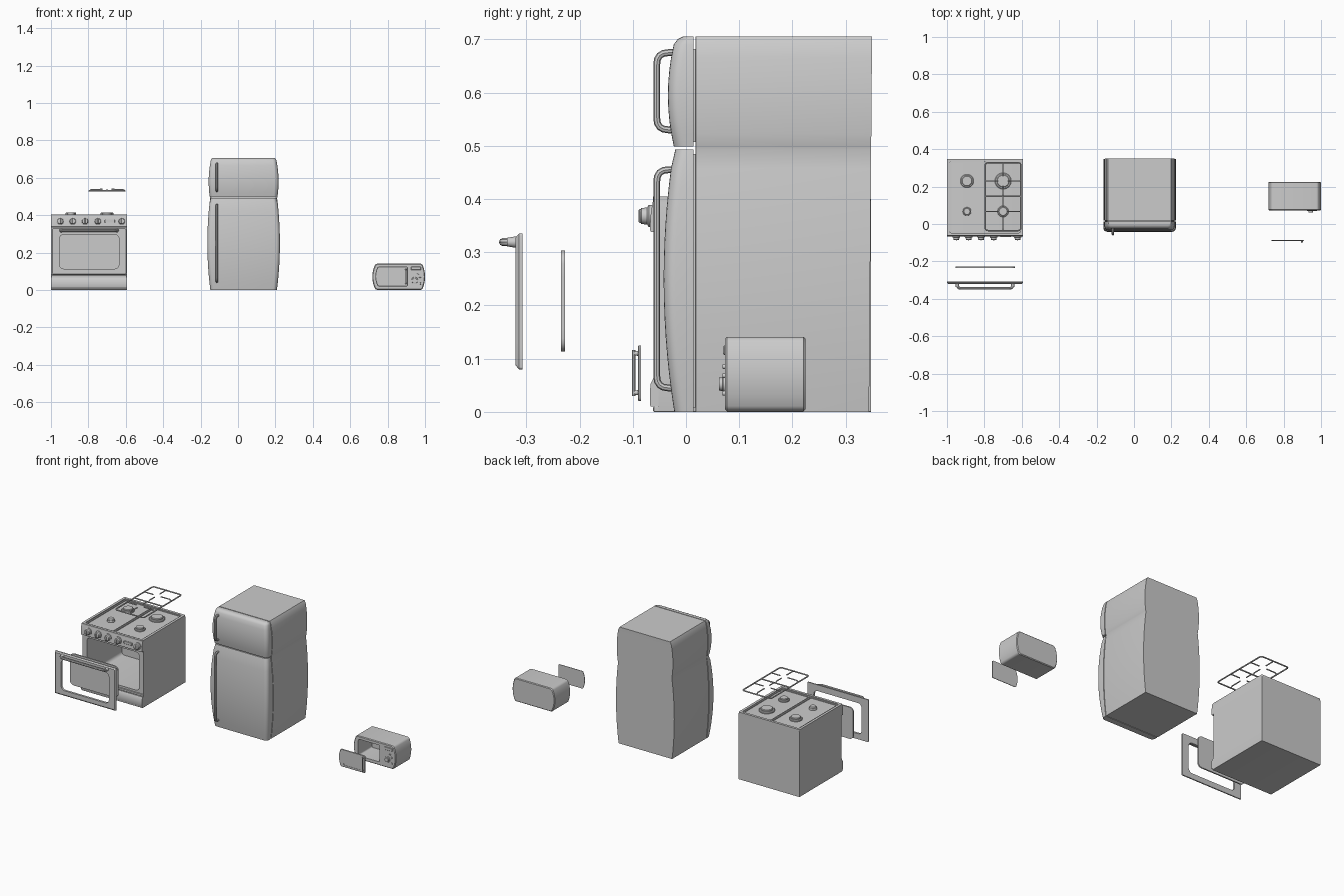
import bpy, math
from mathutils import Vector, Matrix

if "Cube" in bpy.data.objects:
    bpy.data.objects.remove(bpy.data.objects["Cube"])

def mesh(name, verts, faces):
    me = bpy.data.meshes.new(name)
    me.from_pydata([tuple(v) for v in verts], [], faces)
    ob = bpy.data.objects.new(name, me)
    bpy.context.collection.objects.link(ob)
    import bmesh
    bm = bmesh.new(); bm.from_mesh(me)
    bmesh.ops.recalc_face_normals(bm, faces=bm.faces)
    bm.to_mesh(me); bm.free()
    return ob

def loft(name, rings, closed=False):
    """Bridge equal-length rings; cap both ends unless closed into a loop."""
    n, m = len(rings[0]), len(rings)
    verts = [p for r in rings for p in r]
    faces = [(i*n+j, i*n+(j+1) % n, ((i+1) % m)*n+(j+1) % n, ((i+1) % m)*n+j)
             for i in range(m if closed else m-1) for j in range(n)]
    if not closed:
        faces += [tuple(range(n)), tuple(range((m-1)*n, m*n))]
    return mesh(name, verts, faces)

def rr(x0, x1, z0, z1, y, r=.001, left=0, right=0):
    """Rounded rectangle facing y, with optional bulging left and right sides."""
    pts = []
    zc, h = (z0+z1)/2, (z1-z0)/2
    for cx, cz, a in ((x1-r, z1-r, 0), (x0+r, z1-r, 90), (x0+r, z0+r, 180), (x1-r, z0+r, 270)):
        for k in range(5):
            t = math.radians(a+k*22.5)
            pts.append((cx+r*math.cos(t), cz+r*math.sin(t)))
        if a in (90, 270):
            xs, s = (x0, 1) if a == 90 else (x1, -1)
            for k in range(1, 6):
                pts.append((xs, zc+s*(h-r)*(1-k/3)))
    mid = (x0+x1)/2
    out = []
    for x, z in pts:
        b = right if x > mid else -left
        out.append((x+b*(1-((z-zc)/h)**2), y, z))
    return out

def flat(ring, z):
    """Turn a y-facing ring into a horizontal one at height z."""
    return [(p[0], p[2], z) for p in ring]

def box(name, x0, x1, y0, y1, z0, z1, r=.001, c=.002):
    return loft(name, [rr(x0+c, x1-c, z0+c, z1-c, y0, r), rr(x0, x1, z0, z1, y0+c, r),
                       rr(x0, x1, z0, z1, y1, r)])

def turned(name, x, y, z, prof, axis='Z', n=24):
    """Stack of circles: prof is (radius, offset); axis Z goes up, Y goes forward."""
    rings = []
    for r, h in prof:
        c = [(r*math.cos(2*math.pi*k/n), r*math.sin(2*math.pi*k/n)) for k in range(n)]
        rings.append([(x+a, y+b, z+h) if axis == 'Z' else (x+a, y-h, z+b) for a, b in c])
    return loft(name, rings)

def tube(name, pts, rad, corner=0, cyclic=False):
    """Round rod along a path with rounded corners."""
    pts = [Vector(p) for p in pts]
    path, n = [], len(pts)
    for i, p in enumerate(pts):
        if corner and (cyclic or 0 < i < n-1):
            a = p+(pts[i-1]-p).normalized()*corner
            b = p+(pts[(i+1) % n]-p).normalized()*corner
            path += [a*(1-t)**2+p*2*t*(1-t)+b*t*t for t in (0, .25, .5, .75, 1)]
        else:
            path.append(p)
    cu = bpy.data.curves.new(name+'_path', 'CURVE')
    cu.dimensions = '3D'; cu.bevel_depth = rad; cu.bevel_resolution = 2; cu.use_fill_caps = True
    sp = cu.splines.new('POLY'); sp.points.add(len(path)-1)
    for q, p in zip(sp.points, path):
        q.co = (*p, 1)
    sp.use_cyclic_u = cyclic
    tmp = bpy.data.objects.new(name+'_path', cu)
    bpy.context.collection.objects.link(tmp)
    bpy.context.view_layer.update()
    me = bpy.data.meshes.new_from_object(tmp.evaluated_get(bpy.context.evaluated_depsgraph_get()))
    bpy.data.objects.remove(tmp)
    ob = bpy.data.objects.new(name, me)
    bpy.context.collection.objects.link(ob)

# ---------- refrigerator ----------
CX = .03
def half(z):
    return .178+.016*(1-((z-.25)/.25)**2) if z < .496 else .178+.009*(1-((z-.58)/.1)**2)
def front(z):
    return -.022-.02*(1-((z-.25)/.25)**2) if z < .496 else -.022-.012*(1-((z-.595)/.1)**2)
def plan(z, hw, f, back, r):
    p = [(CX-hw, back, z)]
    for k in range(6):
        t = math.radians(18*k)
        p.append((CX-hw+r*(1-math.cos(t)), f+r*(1-math.sin(t)), z))
    return p+[(2*CX-x, y, z) for x, y, z in reversed(p)]
def steps(a, b, n): return [a+(b-a)*i/n for i in range(n+1)]

low, high = steps(0, .493, 14), steps(.499, .69, 8)
loft('fridge_body', [plan(z, half(z), .018, .344+.008*z, .001) for z in low+high]
     + [plan(.705, half(.69)-.008, .018, .35, .001)])
for nm, zs, top in (('fridge_main_door', low, None), ('freezer_door', high, .705)):
    rings = [plan(z, half(z), front(z), .014, .022) for z in zs]
    if top:
        rings.append(plan(.70, half(.69)-.003, -.016, .014, .022))
        rings.append(plan(.705, half(.69)-.008, -.006, .014, .016))
    else:
        rings[-1] = plan(zs[-1], half(zs[-1])-.003, front(zs[-1])+.003, .014, .022)
    loft(nm, rings)
    a, b = (zs[0]+.008, zs[-1]-.008)
    loft(nm+'_gasket', [plan(z, half(z)-.008, .012, .02, .001) for z in steps(a, b, 8)])
for nm, a, b in (('fridge_handle', .045, .455), ('freezer_handle', .53, .675)):
    X = -.113
    tube(nm, [(X, -.02, a), (X, -.055, a), (X, -.055, b), (X, -.02, b)], .0065, .022)

# ---------- stove ----------
L, R = -1.0, -.593
loft('stove_body', [rr(L, R, 0, .396, .348), rr(L, R, 0, .396, -.052),
                    rr(L+.03, R-.03, .092, .322, -.052, .02),
                    rr(L+.03, R-.03, .092, .322, .28, .02)])
# sloped control panel and bottom drawer, as side profiles run across the width
for nm, prof in (('stove_control_panel', [(-.05, .338), (-.066, .338), (-.068, .342), (-.066, .375),
                                          (-.061, .402), (-.05, .402)]),
                 ('stove_drawer', [(-.05, .01), (-.066, .01), (-.068, .014), (-.067, .052),
                                   (-.06, .066), (-.05, .066)])):
    loft(nm, [[(x, y, z) for y, z in prof] for x in (L, R)])
box('stove_kickboard', L, R, -.062, -.04, 0, .01)
box('stove_lower_trim', L, R, -.056, -.05, .066, .08)
# cooktop rim and two burner trays
def frame(name, x0, x1, y0, y1, w, z0, z1, r=.008):
    a, b = rr(x0, x1, y0, y1, 0, r), rr(x0+w, x1-w, y0+w, y1-w, 0, r)
    loft(name, [flat(a, z0), flat(a, z1), flat(b, z1), flat(b, z0)], True)
frame('cooktop_rim', L, R, -.062, .348, .015, .39, .405)
frame('left_tray_edge', L+.017, -.8, -.045, .335, .006, .39, .401)
frame('right_tray_edge', -.797, R-.015, -.045, .335, .006, .39, .401)
for i, (x, y, r) in enumerate(((-.893, .23, .036), (-.893, .067, .023),
                               (-.70, .23, .044), (-.70, .067, .03))):
    turned(f'burner_{i+1}', x, y, .394, [(r, 0), (r, .008), (r*.92, .011), (r*.78, .011),
                                         (r*.78, .017), (r*.7, .02)])
for i, x in enumerate((-.95, -.884, -.818, -.75, -.622)):
    turned(f'stove_knob_{i+1}', x, -.064, .368, [(.021, 0), (.021, .006), (.016, .009),
                                                 (.015, .02), (.012, .022)], 'Y')
    box(f'stove_knob_grip_{i+1}', x-.003, x+.003, -.089, -.08, .355, .381)
box('stove_display', -.714, -.657, -.07, -.06, .36, .378, .004)

# lifted pan grate
GX0, GX1, GY0, GY1, GZ = -.795, -.605, -.035, .328, .53
MX, MY = -.70, .148
tube('grate_frame', [(GX0, GY0, GZ), (GX1, GY0, GZ), (GX1, GY1, GZ), (GX0, GY1, GZ)], .004, .015, True)
tube('grate_middle_bar', [(GX0, MY, GZ), (GX1, MY, GZ)], .004)
for i, (y, lo, hi) in enumerate(((.067, GY0, MY), (.23, MY, GY1))):
    ends = [((GX0, y), (MX-.025, y)), ((GX1, y), (MX+.025, y)),
            ((MX, lo), (MX, y-.025)), ((MX, hi), (MX, y+.025))]
    for j, (a, b) in enumerate(ends):
        A, B = Vector((*a, GZ)), Vector((*b, GZ+.008))
        up = A+(B-A).normalized()*.012; up.z = GZ+.008
        tube(f'grate_prong_{i}_{j}', [A, up, B], .0035)

# detached oven door frame, its handle and glass
win = (-.955, -.636, .113, .303)
c = .007
loft('oven_door_frame', [rr(L, R, .08, .335, -.307, .004), rr(L, R, .08, .335, -.314, .004),
                         rr(L+c, R-c, .08+c, .335-c, -.320, .004),
                         rr(win[0], win[1], win[2], win[3]-.005, -.320, .025),
                         rr(win[0], win[1], win[2], win[3]-.005, -.307, .025)], True)
tube('oven_door_handle', [(-.945, -.316, .319), (-.945, -.344, .319), (-.648, -.344, .319),
                          (-.648, -.316, .319)], .0075, .02)
for x in (-.945, -.648):
    turned('oven_handle_foot', x, -.318, .319, [(.011, 0), (.008, .018)], 'Y', 16)
loft('oven_glass', [rr(*win, -.227, .025), rr(*win, -.235, .025)])

# ---------- microwave ----------
def shell(y, d): return rr(.735+d, .985-d, .001+d, .141-d, y, .01, .017, .015)
loft('microwave_body', [shell(.225, .004), shell(.221, 0), shell(.077, 0), shell(.073, .004),
                        rr(.75, .893, .022, .122, .073, .008), rr(.75, .893, .022, .122, .205, .008)])
box('microwave_display', .925, .978, .07, .076, .107, .125, .003)
turned('microwave_knob', .945, .074, .052, [(.018, 0), (.017, .004), (.013, .005), (.012, .012)], 'Y')
for i, (x, z) in enumerate(((.962, .085), (.973, .068), (.975, .035))):
    turned(f'microwave_button_{i+1}', x, .074, z, [(.005, 0), (.004, .005)], 'Y', 12)
# detached door with window inset, and its handle
def leaf(y, d): return rr(.747+d, .908-d, .02+d, .125-d, y, .006, .013, 0)
def pane(y): return rr(.766, .888, .032, .113, y, .01)
loft('microwave_door', [leaf(-.085, 0), leaf(-.088, 0), leaf(-.09, .002), pane(-.09), pane(-.0885)])
tube('microwave_door_handle', [(.898, -.098, .03), (.898, -.098, .116)], .0035)
for z in (.036, .11):
    turned('microwave_handle_post', .898, -.088, z, [(.005, 0), (.004, .01)], 'Y', 12)

# smooth rounded surfaces, keep edges crisp
for o in bpy.context.scene.objects:
    o.select_set(True)
    bpy.context.view_layer.objects.active = o
bpy.ops.object.shade_smooth_by_angle(angle=math.radians(30))
